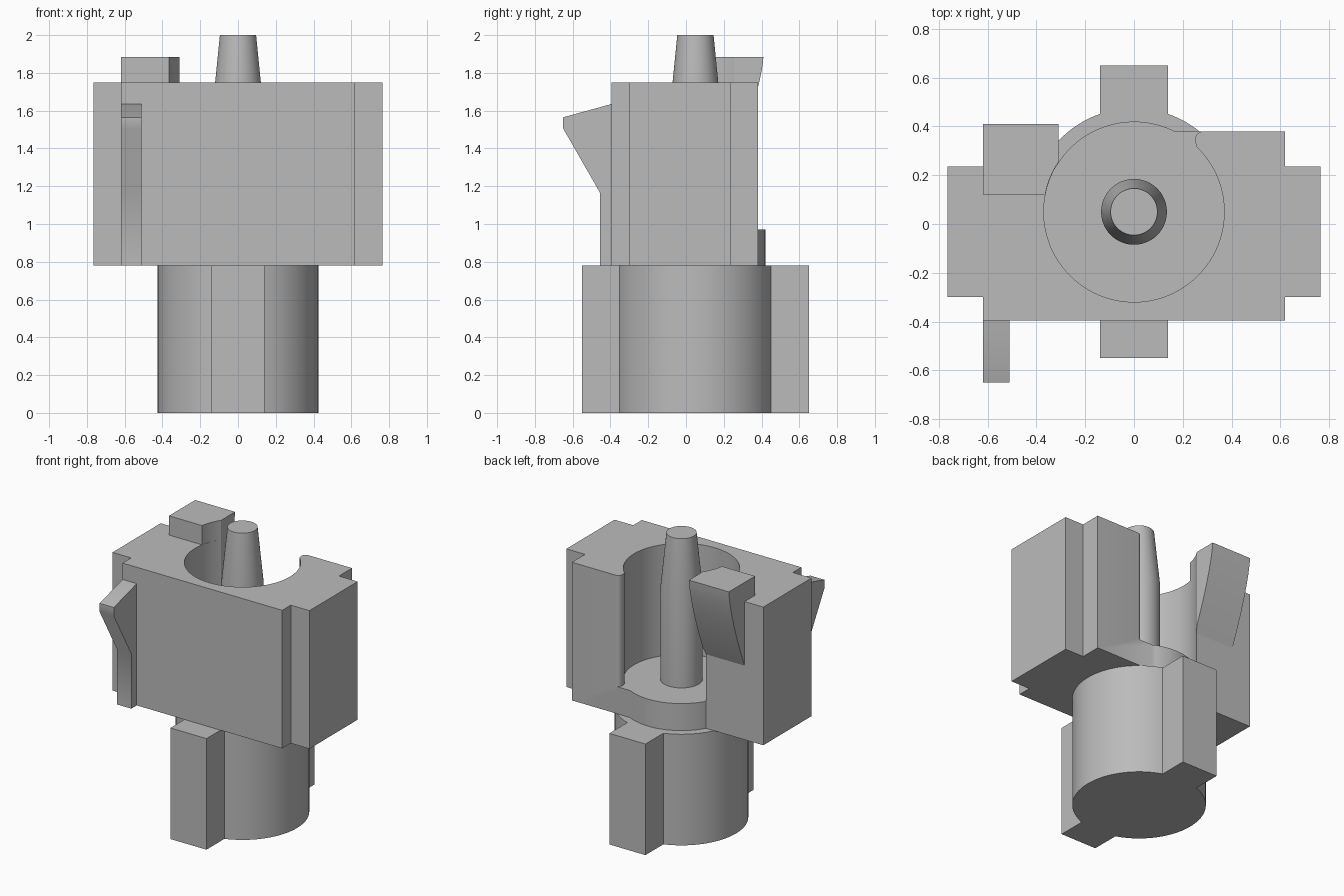
import bpy, bmesh, math
from mathutils import Vector

if "Cube" in bpy.data.objects:
    bpy.data.objects.remove(bpy.data.objects["Cube"])

CY = 0.05          # axis of plug, bore and pin lies at x=0, y=CY
BORE = 0.37

grey = bpy.data.materials.new("plain_grey")
grey.diffuse_color = (0.5, 0.5, 0.5, 1)
grey.use_nodes = True
grey.node_tree.nodes["Principled BSDF"].inputs["Base Color"].default_value = grey.diffuse_color


def arc(cx, cy, r, a0, a1, n):
    """Points on an arc, angles in degrees."""
    return [(cx + r * math.cos(math.radians(a0 + (a1 - a0) * i / n)),
             cy + r * math.sin(math.radians(a0 + (a1 - a0) * i / n)))
            for i in range(n + 1)]


def prism(name, pts, lo, hi, axis="z"):
    """Extrude a 2D outline along z (xy outline) or x (yz outline)."""
    bm = bmesh.new()
    place = (lambda p: (p[0], p[1], lo)) if axis == "z" else (lambda p: (lo, p[0], p[1]))
    face = bm.faces.new([bm.verts.new(place(p)) for p in pts])
    ext = bmesh.ops.extrude_face_region(bm, geom=[face])
    offset = Vector((0, 0, hi - lo)) if axis == "z" else Vector((hi - lo, 0, 0))
    bmesh.ops.translate(bm, vec=offset,
                        verts=[v for v in ext["geom"] if isinstance(v, bmesh.types.BMVert)])
    bmesh.ops.recalc_face_normals(bm, faces=bm.faces)
    return finish(name, bm)


def finish(name, bm):
    mesh = bpy.data.meshes.new(name)
    bm.to_mesh(mesh)
    bm.free()
    mesh.materials.append(grey)
    ob = bpy.data.objects.new(name, mesh)
    bpy.context.collection.objects.link(ob)
    return ob


def select(ob):
    bpy.ops.object.select_all(action="DESELECT")
    ob.select_set(True)
    bpy.context.view_layer.objects.active = ob


def cut(ob, cutter):
    mod = ob.modifiers.new("cut", "BOOLEAN")
    mod.operation = "DIFFERENCE"
    mod.solver = "EXACT"
    mod.object = cutter
    select(ob)
    bpy.ops.object.modifier_apply(modifier=mod.name)
    bpy.data.objects.remove(cutter)


def smooth(ob):
    select(ob)
    bpy.ops.object.shade_smooth_by_angle(angle=math.radians(30))


# Lower plug: round post with a rib in front and behind
R, RIB = 0.425, 0.14
a = math.degrees(math.acos(RIB / R))
plug = prism("lower_plug",
             arc(0, CY, R, -a, a, 40) + [(RIB, 0.65), (-RIB, 0.65)]
             + arc(0, CY, R, 180 - a, 180 + a, 40) + [(-RIB, -0.55), (RIB, -0.55)],
             0, 0.78)

# Housing: stepped block whose floor bulges out at the back
a_right = math.degrees(math.asin((0.38 - CY) / BORE))
a_left = 180 - math.degrees(math.asin((0.235 - CY) / BORE))
housing = prism("housing",
                [(-0.62, -0.395), (0.62, -0.395), (0.62, -0.30), (0.765, -0.30),
                 (0.765, 0.235), (0.62, 0.235), (0.62, 0.38)]
                + arc(0, CY, BORE, a_right, a_left, 30)
                + [(-0.765, 0.235), (-0.765, -0.30), (-0.62, -0.30)],
                0.78, 1.75)

# Bore open to the back, leaving a rounded lip on the right wall
lip = arc(0.285, 0.345, 0.035, 90, 205, 10)
bore = prism("bore_cutter",
             arc(0, CY, BORE, a_left, 360 + 46, 72) + lip[::-1]
             + [(0.285, 0.7), (-BORE * math.cos(math.radians(180 - a_left)), 0.7)],
             0.97, 2.2)
cut(housing, bore)

# Rear latch arm curving outward and rising above the housing
curve = [(0.41 - 0.175 * (i / 14) ** 1.4, 1.885 - 0.585 * i / 14) for i in range(15)]
arm = prism("rear_latch_arm", [(0.12, 1.30), (0.12, 1.885)] + curve, -0.62, -0.31, "x")
cut(arm, prism("arm_cutter", arc(0, CY, BORE + 0.001, 0, 357, 119), 1.0, 2.2))

# Front hook clip
hook = prism("front_hook",
             [(-0.38, 0.78), (-0.455, 0.78), (-0.455, 1.165), (-0.65, 1.505),
              (-0.65, 1.565), (-0.395, 1.635), (-0.38, 1.635)], -0.62, -0.51, "x")

# Centre pin: straight shaft with tapered tip
bm = bmesh.new()
rings = []
for z, r in ((0.96, 0.135), (1.61, 0.135), (2.0, 0.096)):
    rings.append([bm.verts.new((x, y, z)) for x, y in arc(0, CY, r, 0, 352.5, 47)])
for low, high in zip(rings, rings[1:]):
    for i in range(48):
        j = (i + 1) % 48
        bm.faces.new((low[i], low[j], high[j], high[i]))
bm.faces.new(rings[0][::-1])
bm.faces.new(rings[-1])
pin = finish("centre_pin", bm)

for part in (plug, housing, arm, hook, pin):
    smooth(part)
